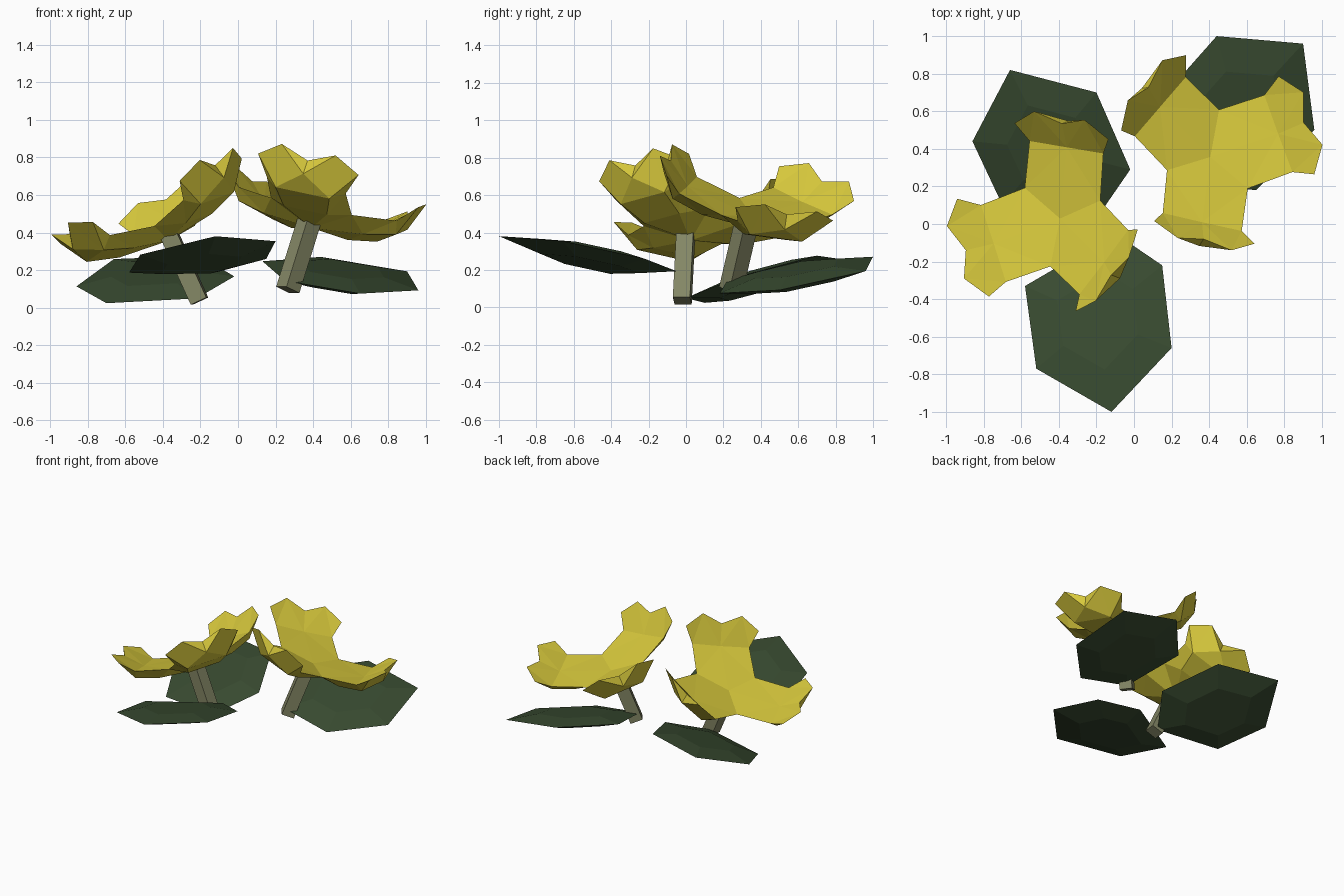
import bpy, bmesh, math
from mathutils import Vector, Matrix

old = bpy.data.objects.get("Cube")
if old:
    bpy.data.objects.remove(old, do_unlink=True)


def make_material(name, color):
    mat = bpy.data.materials.new(name)
    mat.use_nodes = True
    mat.diffuse_color = (*color, 1)
    mat.node_tree.nodes["Principled BSDF"].inputs["Base Color"].default_value = (*color, 1)
    return mat


yellow = make_material("petal yellow", (0.68, 0.58, 0.045))
green = make_material("leaf dark green", (0.04, 0.07, 0.03))
olive = make_material("stem olive grey", (0.23, 0.24, 0.13))


def finish(bm, name, mat):
    bmesh.ops.remove_doubles(bm, verts=bm.verts, dist=0.001)
    bmesh.ops.recalc_face_normals(bm, faces=bm.faces)
    mesh = bpy.data.meshes.new(name)
    bm.to_mesh(mesh)
    bm.free()
    mesh.materials.append(mat)
    obj = bpy.data.objects.new(name, mesh)
    bpy.context.collection.objects.link(obj)
    return obj


# Half of one petal: outward distance, sideways distance, height
PETAL = {
    "heart": (0, 0, -0.015),
    "joint": (0.13, 0.225, 0.005),
    "side": (0.38, 0.22, 0.055),
    "fold": (0.38, 0, 0.05),
    "corner": (0.46, 0.28, 0.15),
    "tip": (0.54, 0.15, 0.21),
    "notch": (0.5, 0, 0.16),
    "root": (0, 0, -0.08),
    "belly": (0.25, 0.12, -0.05),
    "keel": (0.42, 0.15, 0),
    "lip": (0.52, 0, 0.08),
}
# Faces of the half petal: upper side, then underside
HALF_FACES = [
    "heart joint fold", "joint side fold",
    "side corner tip", "side tip fold", "fold tip notch",
    "root belly joint", "joint belly side", "side belly keel",
    "side keel corner", "corner keel tip", "tip keel lip", "tip lip notch",
]
# Faces that bridge both halves; a minus marks the mirrored point
BRIDGES = ["root belly -belly", "belly keel -keel -belly", "keel lip -keel"]


def flower(name, centre, normal, angle):
    n = Vector(normal).normalized()
    flat = Vector((math.cos(angle), math.sin(angle), 0))
    u = (flat - n * flat.dot(n)).normalized()
    frame = Matrix((u, n.cross(u), n)).transposed()
    bm = bmesh.new()

    def add_face(words, spin, side):
        verts = []
        for word in words.split():
            p = Vector(PETAL[word.strip("-")])
            p.y *= -side if word.startswith("-") else side
            verts.append(bm.verts.new(Vector(centre) + frame @ (spin @ p)))
        bm.faces.new(verts)

    for k in range(3):
        spin = Matrix.Rotation(k * math.tau / 3, 3, "Z")
        for side in (1, -1):
            for words in HALF_FACES:
                add_face(words, spin, side)
        for words in BRIDGES:
            add_face(words, spin, 1)
    return finish(bm, name, yellow)


def stem(name, bottom, top):
    a, b = Vector(bottom), Vector(top)
    axis = b - a
    bm = bmesh.new()
    bmesh.ops.create_cone(bm, cap_ends=True, segments=4, radius1=0.065,
                          radius2=0.065, depth=axis.length)
    turn = axis.to_track_quat("Z", "Y").to_matrix().to_4x4()
    bm.transform(Matrix.Translation((a + b) / 2) @ turn
                 @ Matrix.Rotation(math.pi / 4, 4, "Z"))
    return finish(bm, name, olive)


def leaf(name, centre, slope, outline):
    """Flat six-sided pad with a thin rim and a raised, inset face on both sides."""
    c = Vector(centre)
    bm = bmesh.new()

    def ring(scale, lift):
        verts = []
        for x, y in outline:
            dx, dy = (x - c.x) * scale, (y - c.y) * scale
            z = c.z + dx * slope[0] + dy * slope[1] + lift
            verts.append(bm.verts.new((c.x + dx, c.y + dy, z)))
        return verts

    rim = ring(1, 0)
    for lift in (0.035, -0.045):
        inner = ring(0.55, lift)
        for i in range(len(rim)):
            j = (i + 1) % len(rim)
            bm.faces.new((rim[i], rim[j], inner[j], inner[i]))
        bm.faces.new(inner)
    return finish(bm, name, green)


# Flowers
flower("right_flower", (-0.4, 0.03, 0.43), (-0.42, 0.07, 0.91), math.radians(198))
flower("left_flower", (0.41, 0.36, 0.5), (0.25, 0.22, 0.94), math.radians(20))

# Stems
stem("right_stem", (-0.205, -0.02, 0.035), (-0.38, 0, 0.42))
stem("left_stem", (0.265, 0.24, 0.095), (0.385, 0.33, 0.48))

# Leaves
leaf("front_leaf", (-0.2, -0.5, 0.27), (0.13, -0.2),
     [(-0.58, -0.33), (-0.52, -0.77), (-0.12, -1), (0.2, -0.66), (0.15, -0.22), (-0.1, -0.05)])
leaf("right_back_leaf", (-0.45, 0.4, 0.15), (0.12, 0.32),
     [(-0.86, 0.44), (-0.66, 0.82), (-0.2, 0.7), (-0.02, 0.29), (-0.22, 0), (-0.7, 0.1)])
leaf("left_back_leaf", (0.55, 0.58, 0.17), (-0.15, 0.2),
     [(0.44, 1), (0.9, 0.96), (0.96, 0.5), (0.65, 0.18), (0.25, 0.22), (0.13, 0.65)])
